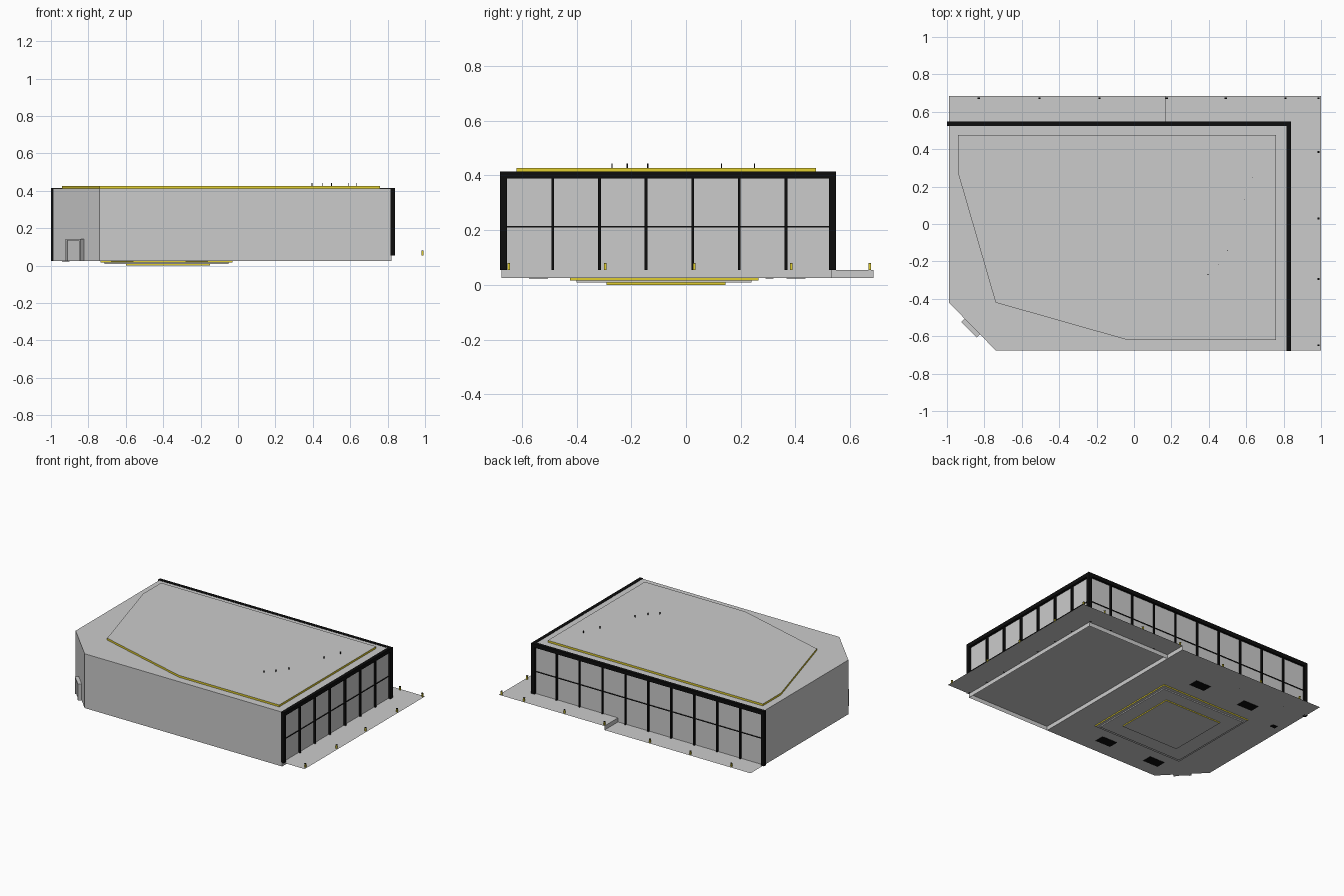
import bpy, bmesh, math
from mathutils import Matrix

if "Cube" in bpy.data.objects:
    bpy.data.objects.remove(bpy.data.objects["Cube"])


def material(name, rgb):
    m = bpy.data.materials.new(name)
    m.diffuse_color = (*rgb, 1)
    m.use_nodes = True
    m.node_tree.nodes["Principled BSDF"].inputs["Base Color"].default_value = m.diffuse_color
    return m


BLACK = material("black_metal", (0.004, 0.004, 0.004))
YELLOW = material("yellow_light", (0.75, 0.62, 0.03))
GREY = material("plain_grey", (0.8, 0.8, 0.8))


def finish(name, bm, mats=(), fix=True):
    if fix:
        bmesh.ops.recalc_face_normals(bm, faces=bm.faces)
    me = bpy.data.meshes.new(name)
    bm.to_mesh(me)
    bm.free()
    for m in mats:
        me.materials.append(m)
    ob = bpy.data.objects.new(name, me)
    bpy.context.collection.objects.link(ob)
    return ob


def add_box(bm, x0, x1, y0, y1, z0, z1):
    mat = Matrix.Translation(((x0 + x1) / 2, (y0 + y1) / 2, (z0 + z1) / 2)) @ \
        Matrix.Diagonal((x1 - x0, y1 - y0, z1 - z0, 1))
    bmesh.ops.create_cube(bm, size=1, matrix=mat)


def boxes(name, items, mat=None):
    bm = bmesh.new()
    for b in items:
        add_box(bm, *b)
    return finish(name, bm, [mat] if mat else [])


def prism(name, pts, z0, z1, glow=False, bottom=True):
    """Extruded outline; glow paints the side faces yellow."""
    bm = bmesh.new()
    lo = [bm.verts.new((x, y, z0)) for x, y in pts]
    hi = [bm.verts.new((x, y, z1)) for x, y in pts]
    bm.faces.new(hi)
    if bottom:
        bm.faces.new(lo[::-1])
    n = len(pts)
    for i in range(n):
        j = (i + 1) % n
        f = bm.faces.new((lo[i], lo[j], hi[j], hi[i]))
        f.material_index = 1 if glow else 0
    return finish(name, bm, [GREY, YELLOW] if glow else [], fix=False)


def rect(x0, x1, y0, y1):
    return [(x0, y0), (x1, y0), (x1, y1), (x0, y1)]


LOW, HIGH, TOP, STEP = 0.025, 0.054, 0.413, 0.165

# Building shell with the cut-off corner, open underneath
prism("building_shell", [(-0.74, -0.675), (0.822, -0.675), (0.822, 0.532),
                         (-0.99, 0.532), (-0.99, -0.42)], LOW, TOP, bottom=False)

# Stepped ground floor and terrace as one folded sheet
bm = bmesh.new()
low = [(-0.74, -0.675), (STEP, -0.675), (STEP, 0.685), (-0.99, 0.685), (-0.99, -0.42)]
lv = [bm.verts.new((x, y, LOW)) for x, y in low]
hv = [bm.verts.new((x, y, HIGH)) for x, y in rect(STEP, 1.0, -0.675, 0.685)]
bm.faces.new(lv)
bm.faces.new(hv)
bm.faces.new((lv[1], hv[0], hv[3], lv[2]))
finish("terrace_floor", bm, fix=False)

# Raised roof panel with a glowing rim
prism("roof_panel", [(-0.94, 0.475), (-0.94, 0.27), (-0.74, -0.42), (-0.035, -0.62),
                     (0.76, -0.62), (0.76, 0.475)], TOP - 0.002, 0.427, glow=True)

# Stepped ceiling-like panels on the underside
prism("base_panel_outer", rect(-0.735, -0.03, -0.425, 0.265), 0.016, LOW, glow=True)
prism("base_panel_middle", rect(-0.715, -0.05, -0.4, 0.24), 0.008, 0.016)
prism("base_panel_inner", rect(-0.6, -0.15, -0.29, 0.145), 0.0, 0.008, glow=True)

# Black facade frame: top beams and corner posts
W = 0.025
boxes("frame_beams", [(-1, 0.84, 0.523, 0.548, TOP - W, TOP + 0.002),
                      (0.815, 0.84, -0.68, 0.548, TOP - W, TOP + 0.002)], BLACK)
boxes("frame_posts", [(-1, -1 + W, 0.523, 0.548, LOW, TOP),
                      (0.815, 0.84, 0.523, 0.548, HIGH, TOP),
                      (0.815, 0.84, -0.68, -0.68 + W, HIGH, TOP)], BLACK)

# Mullions on the right and back facades
boxes("right_mullions", [(0.818, 0.836, y - 0.005, y + 0.005, HIGH, TOP - 0.01)
                         for y in [-0.487 + 0.1705 * i for i in range(6)]], BLACK)
xs = [-0.987 + 0.1815 * i for i in range(1, 10)]
boxes("back_mullions", [(x - 0.005, x + 0.005, 0.527, 0.544,
                         HIGH if x > STEP else LOW, TOP - 0.01) for x in xs], BLACK)
boxes("transom_bars", [(0.82, 0.827, -0.66, 0.53, 0.21, 0.215),
                       (-0.98, 0.82, 0.53, 0.537, 0.21, 0.215)], BLACK)

# Entrance on the cut-off corner: surround and leaf
door = boxes("entrance_door", [(-0.058, -0.046, -0.024, 0.01, 0, 0.118),
                               (0.046, 0.058, -0.024, 0.01, 0, 0.118),
                               (-0.046, 0.046, -0.024, 0.01, 0.108, 0.118),
                               (-0.046, 0.046, -0.018, 0.01, 0, 0.108)])
door.location = (-0.865, -0.548, LOW)
door.rotation_euler.z = math.radians(-45)

# Bollard lights round the terrace
spots = [(x, 0.672) for x in (-0.83, -0.505, -0.185, 0.175, 0.49, 0.81, 0.987)]
spots += [(0.987, y) for y in (0.385, 0.03, -0.295, -0.648)]
lights, caps = [], []
for x, y in spots:
    z = HIGH if x > STEP else LOW
    lights.append((x - 0.005, x + 0.005, y - 0.004, y + 0.004, z, z + 0.024))
    caps.append((x - 0.006, x + 0.006, y - 0.005, y + 0.005, z + 0.024, z + 0.026))
boxes("bollard_lights", lights, YELLOW)
boxes("bollard_caps", caps, BLACK)

# Thin rods on the roof
boxes("roof_rods", [(x - 0.002, x + 0.002, y - 0.002, y + 0.002, 0.42, 0.443)
                    for x, y in ((0.395, -0.27), (0.45, -0.215), (0.5, -0.14),
                                 (0.59, 0.13), (0.635, 0.25))], BLACK)

# Dark plates set into the underside
boxes("floor_plates", [(x - 0.06, x + 0.06, y - 0.035, y + 0.035, LOW - 0.002, LOW + 0.001)
                       for x in (-0.22, -0.62) for y in (0.402, -0.54)] +
      [(-0.94, -0.9, 0.29, 0.32, LOW - 0.002, LOW + 0.001)], BLACK)
